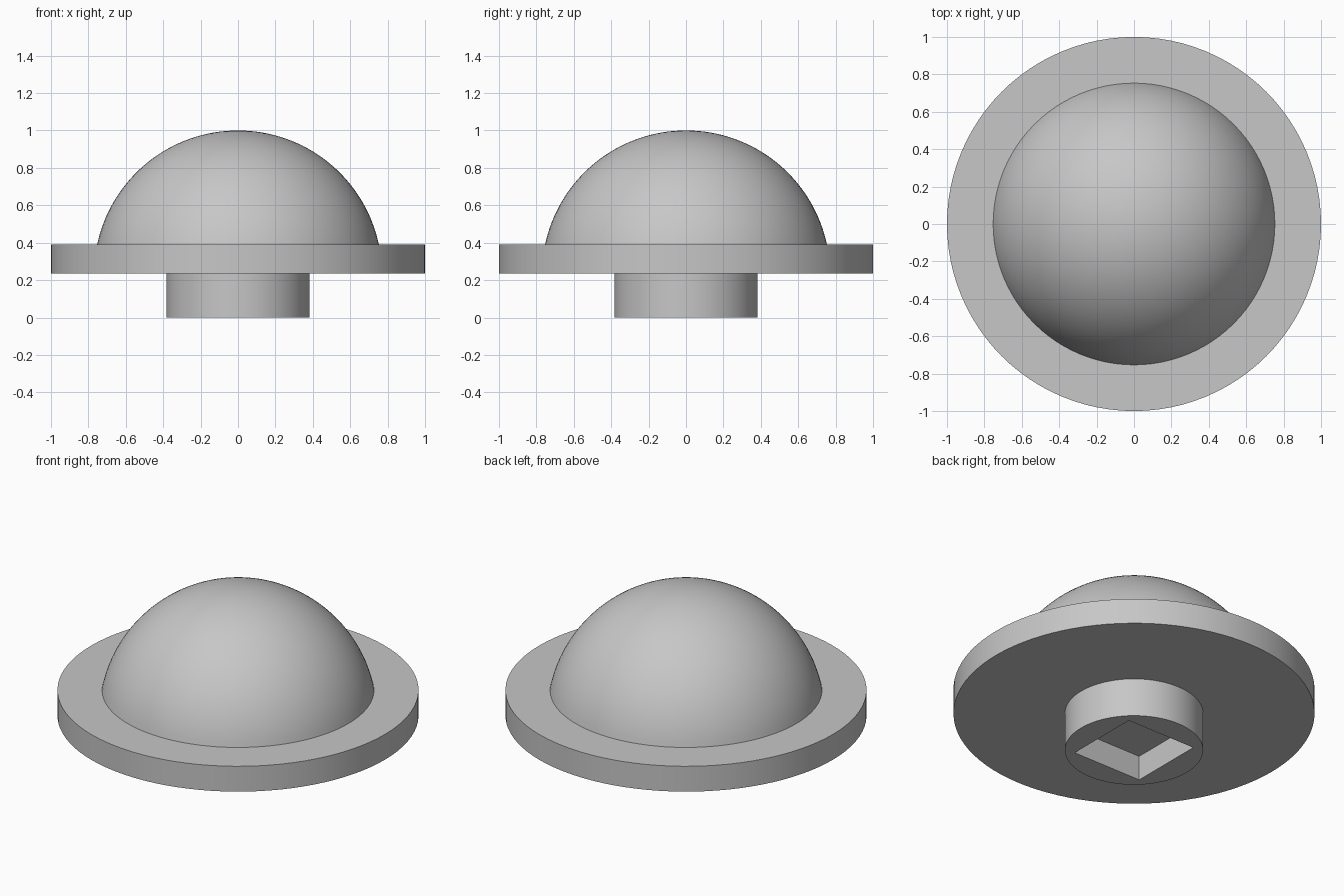
import bpy, bmesh
from math import radians, sin, cos, asin, tau, pi

SEGMENTS = 96
BOSS_R, FLANGE_R, DOME_R = 0.383, 1.0, 0.77
FLANGE_Z, RIM_Z = 0.235, 0.39
DOME_Z = 1 - DOME_R

cube = bpy.data.objects.get("Cube")
if cube:
    bpy.data.objects.remove(cube)

grey = bpy.data.materials.new("plain grey")
grey.use_nodes = True
colour = (0.57, 0.57, 0.57, 1)
grey.diffuse_color = colour
grey.node_tree.nodes["Principled BSDF"].inputs["Base Color"].default_value = colour


def lathe(name, profile):
    """Revolve (radius, z) points, listed bottom to top, around the z axis."""
    bm = bmesh.new()
    verts = [bm.verts.new((r, 0, z)) for r, z in profile]
    edges = [bm.edges.new(pair) for pair in zip(verts, verts[1:])]
    bmesh.ops.spin(bm, geom=verts + edges, axis=(0, 0, 1), cent=(0, 0, 0),
                   angle=tau, steps=SEGMENTS, use_merge=True)
    bmesh.ops.remove_doubles(bm, verts=bm.verts, dist=1e-5)
    bmesh.ops.recalc_face_normals(bm, faces=bm.faces)
    mesh = bpy.data.meshes.new(name)
    bm.to_mesh(mesh)
    bm.free()
    mesh.materials.append(grey)
    obj = bpy.data.objects.new(name, mesh)
    bpy.context.collection.objects.link(obj)
    return obj


def select_only(obj):
    bpy.ops.object.select_all(action="DESELECT")
    obj.select_set(True)
    bpy.context.view_layer.objects.active = obj


# Flange: a flat solid disc
flange = lathe("flange", [(0, FLANGE_Z), (FLANGE_R, FLANGE_Z),
                          (FLANGE_R, RIM_Z), (0, RIM_Z)])

# Dome: spherical cap rising from the flange
start = asin((RIM_Z - DOME_Z) / DOME_R)
steps = 32
angles = [start + (pi / 2 - start) * i / steps for i in range(steps)]
arc = [(DOME_R * cos(a), DOME_Z + DOME_R * sin(a)) for a in angles]
dome = lathe("dome", [(0, RIM_Z)] + arc + [(0, 1)])

# Boss: short round stem under the flange
boss = lathe("boss", [(0, 0), (BOSS_R, 0), (BOSS_R, FLANGE_Z), (0, FLANGE_Z)])

# Square socket cut into the boss from below
side, depth = 0.466, 0.15
bpy.ops.mesh.primitive_cube_add(size=1, location=(0, 0, 0))
cutter = bpy.context.object
cutter.name = "socket_cutter"
cutter.scale = (side, side, 2 * depth)
cutter.hide_render = True
cutter.data.materials.append(grey)
cut = boss.modifiers.new("socket", "BOOLEAN")
cut.operation, cut.solver, cut.object = "DIFFERENCE", "EXACT", cutter
select_only(boss)
bpy.ops.object.modifier_apply(modifier=cut.name)
bpy.data.objects.remove(cutter)

for part in (flange, dome, boss):
    select_only(part)
    bpy.ops.object.shade_smooth_by_angle(angle=radians(30))
